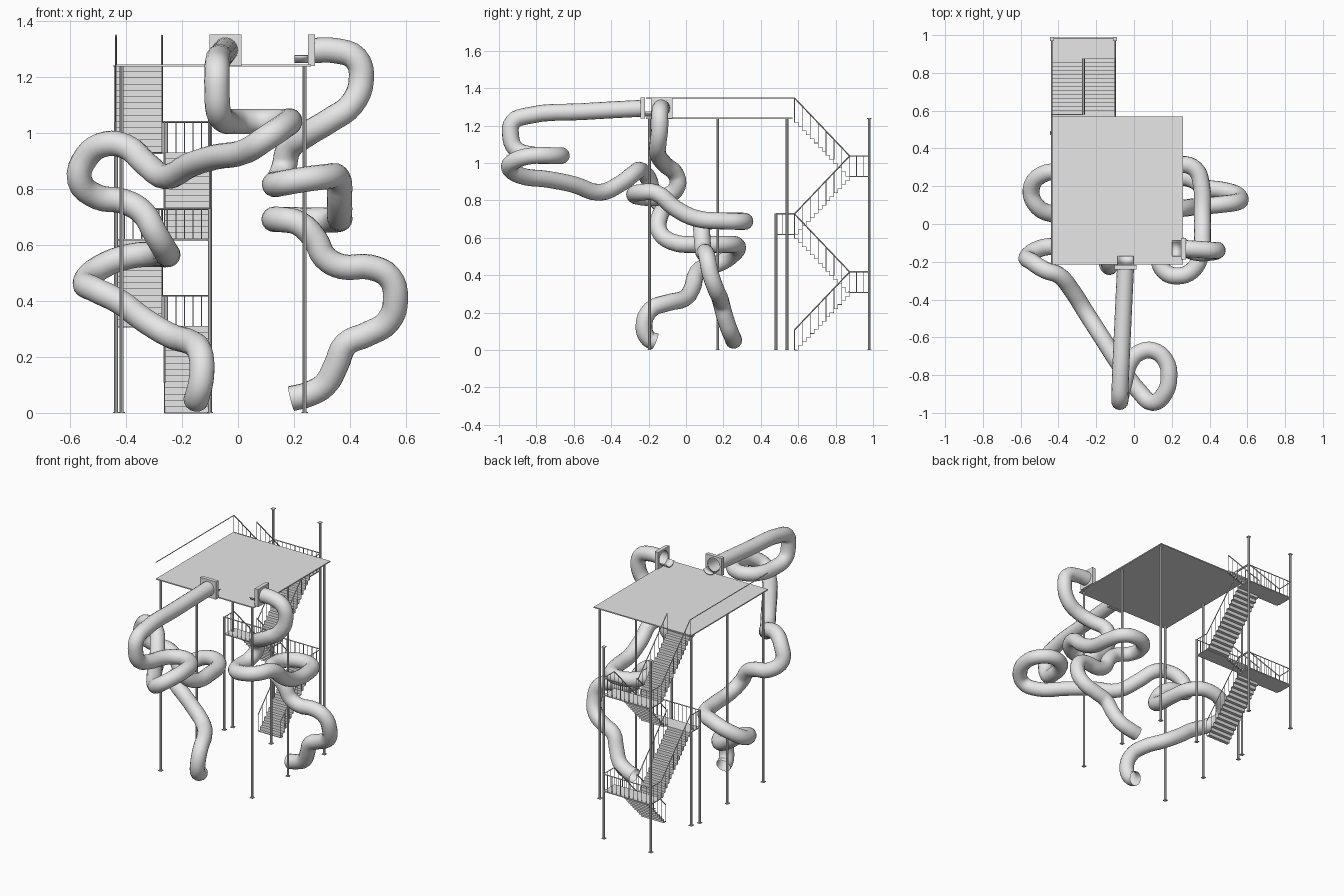
import bpy, bmesh, math
from mathutils import Vector, Matrix

if "Cube" in bpy.data.objects:
    bpy.data.objects.remove(bpy.data.objects["Cube"])

grey = bpy.data.materials.new("plain grey")
grey.diffuse_color = (0.8, 0.8, 0.8, 1)
grey.use_nodes = True
grey.node_tree.nodes["Principled BSDF"].inputs["Base Color"].default_value = grey.diffuse_color


def finish(name, bm, smooth=False, thick=0):
    me = bpy.data.meshes.new(name)
    bmesh.ops.recalc_face_normals(bm, faces=bm.faces)
    bm.to_mesh(me)
    bm.free()
    return add(name, me, smooth, thick)


def add(name, me, smooth=False, thick=0):
    ob = bpy.data.objects.new(name, me)
    bpy.context.collection.objects.link(ob)
    me.materials.clear()
    me.materials.append(grey)
    if thick:
        m = ob.modifiers.new("thickness", 'SOLIDIFY')
        m.thickness, m.offset = thick, 0
    if smooth:
        bpy.ops.object.select_all(action='DESELECT')
        ob.select_set(True)
        bpy.context.view_layer.objects.active = ob
        bpy.ops.object.shade_smooth_by_angle(angle=math.radians(30))
    return ob


def box(bm, a, b):
    a, b = Vector(a), Vector(b)
    bmesh.ops.create_cube(bm, size=1, matrix=Matrix.Translation((a + b) / 2)
                          @ Matrix.Diagonal((*(b - a), 1)))


def bar(bm, p, q, w=0.006, sides=4):
    p, q = Vector(p), Vector(q)
    d = q - p
    rot = d.to_track_quat('Z', 'Y').to_matrix().to_4x4()
    bmesh.ops.create_cone(bm, cap_ends=True, segments=sides, radius1=w / 2, radius2=w / 2,
                          depth=d.length, matrix=Matrix.Translation((p + q) / 2) @ rot)


def tube(name, pts, r=0.045):
    cu = bpy.data.curves.new(name, 'CURVE')
    cu.dimensions = '3D'
    cu.bevel_depth, cu.bevel_resolution, cu.resolution_u = r, 6, 4
    s = cu.splines.new('BEZIER')
    s.bezier_points.add(len(pts) - 1)
    for bp, p in zip(s.bezier_points, pts):
        bp.co = p
        bp.handle_left_type = bp.handle_right_type = 'AUTO'
    tmp = bpy.data.objects.new(name + "_path", cu)
    bpy.context.collection.objects.link(tmp)
    bpy.context.view_layer.update()
    dg = bpy.context.evaluated_depsgraph_get()
    me = bpy.data.meshes.new_from_object(tmp.evaluated_get(dg))
    bpy.data.objects.remove(tmp)
    add(name, me, True)


# Deck
X0, X1, Y0, Y1, ZD = -0.435, 0.26, -0.215, 0.57, 1.24
bm = bmesh.new()
box(bm, (X0, Y0, ZD - 0.004), (X1, Y1, ZD + 0.003))
finish("deck", bm)

# Support poles with small feet
XS0, XS1 = X0, -0.10
poles = [(x, y, ZD) for x in (-0.415, 0.238) for y in (-0.195, 0.17, 0.54)]
poles += [(x, 0.98, ZD) for x in (XS0, XS1)] + [(x, 0.482, 0.73) for x in (XS0, XS1)]
bm = bmesh.new()
for x, y, h in poles:
    bar(bm, (x, y, 0), (x, y, h), 0.015, 10)
    box(bm, (x - 0.011, y - 0.011, 0), (x + 0.011, y + 0.011, 0.004))
    if y > 0.9:
        box(bm, (x - 0.011, y - 0.011, h - 0.004), (x + 0.011, y + 0.011, h))
finish("support_poles", bm)

# Stair flights: thin zigzag of treads and risers, with railings on both sides
N, RH = 14, 0.108
YF, YB = 0.58, 0.875
rails = bmesh.new()


def railing(p, q, bars):
    p, q = Vector(p), Vector(q)
    up = Vector((0, 0, RH))
    bar(rails, p + up, q + up, 0.007)
    for i in range(bars + 1):
        c = p.lerp(q, i / bars)
        bar(rails, c, c + up, 0.004)


def flight(name, x0, x1, yt, zt, yb, zb):
    bm = bmesh.new()
    prof = [(yt, zt)]
    for i in range(N):
        z = zt + (zb - zt) * (i + 1) / N
        prof.append((yt + (yb - yt) * i / N, z))
        prof.append((yt + (yb - yt) * (i + 1) / N, z))
    rows = [[bm.verts.new((x, y, z)) for x in (x0, x1)] for y, z in prof]
    for a, b in zip(rows, rows[1:]):
        bm.faces.new((a[0], a[1], b[1], b[0]))
    finish(name, bm, thick=0.004)
    for x in (x0, x1):
        railing((x, yt, zt), (x, yb, zb), 7)


left, right = (XS0, -0.272), (-0.262, XS1)
flight("stair_flight_1", *left, YF, 1.24, YB, 0.93)
flight("stair_flight_2", *right, YB, 0.93, YF, 0.62)
flight("stair_flight_3", *left, YF, 0.62, YB, 0.31)
flight("stair_flight_4", *right, YB, 0.31, YF, 0.0)

# Landings with railing on three sides
for i, (z, ya, yo) in enumerate([(0.93, YB, 0.985), (0.62, YF, 0.482), (0.31, YB, 0.985)]):
    bm = bmesh.new()
    box(bm, (XS0, min(ya, yo), z - 0.006), (XS1, max(ya, yo), z))
    finish("landing_%d" % (i + 1), bm)
    railing((XS0, yo, z), (XS1, yo, z), 11)
    for x in (XS0, XS1):
        railing((x, ya, z), (x, yo, z), 3)

# Deck handrail along the left edge
bar(rails, (X0, Y0, ZD + RH), (X0, YF, ZD + RH), 0.007)
finish("railings", rails)


# Slide entries: square plate with round hole, plus curved lip on the deck
def entry(name, pos, turn):
    M = Matrix.Translation(pos) @ Matrix.Rotation(turn, 4, 'Z')
    bm = bmesh.new()
    n, h, r, t = 32, 0.057, 0.044, 0.024
    rings = []
    for i in range(n):
        a = 2 * math.pi * i / n
        c, s = math.cos(a), math.sin(a)
        k = h / max(abs(c), abs(s))
        rings.append([bm.verts.new(M @ Vector((c * q, y, s * q)))
                      for q, y in ((r, 0), (k, 0), (k, -t), (r, -t))])
    for i in range(n):
        a, b = rings[i], rings[(i + 1) % n]
        for j in range(4):
            k = (j + 1) % 4
            bm.faces.new((a[j], a[k], b[k], b[j]))
    finish(name + "_plate", bm)
    bm = bmesh.new()
    rows = []
    for i in range(11):
        a = math.radians(205 + 13 * i)
        rows.append([bm.verts.new(M @ Vector((math.cos(a) * r, y, math.sin(a) * r)))
                     for y in (0, 0.048)])
    for a, b in zip(rows, rows[1:]):
        bm.faces.new((a[0], a[1], b[1], b[0]))
    finish(name + "_lip", bm, True, 0.004)


entry("front_entry", (-0.045, -0.218, 1.294), 0)
entry("side_entry", (0.25, -0.13, 1.294), math.pi / 2)

# Winding tube slides
tube("front_slide", [
    (-0.045, -0.23, 1.293), (-0.06, -0.55, 1.275), (-0.073, -0.85, 1.252), (-0.075, -0.925, 1.22),
    (-0.075, -0.938, 1.15), (-0.07, -0.91, 1.075), (-0.05, -0.83, 1.045), (-0.02, -0.73, 1.04),
    (0.03, -0.68, 1.04), (0.1, -0.67, 1.04), (0.165, -0.72, 1.04), (0.185, -0.81, 1.04),
    (0.16, -0.9, 1.02), (0.1, -0.945, 0.98), (0.03, -0.89, 0.935), (-0.08, -0.74, 0.913),
    (-0.17, -0.6, 0.885), (-0.26, -0.46, 0.843), (-0.33, -0.35, 0.89), (-0.4, -0.27, 0.95),
    (-0.47, -0.245, 0.96), (-0.54, -0.2, 0.915), (-0.565, -0.175, 0.83), (-0.5, -0.13, 0.77),
    (-0.41, -0.12, 0.755), (-0.34, -0.14, 0.715), (-0.295, -0.145, 0.64), (-0.26, -0.08, 0.58),
    (-0.255, 0.08, 0.565), (-0.29, 0.22, 0.565), (-0.38, 0.27, 0.56), (-0.49, 0.26, 0.52),
    (-0.545, 0.18, 0.465), (-0.51, 0.09, 0.44), (-0.42, 0.05, 0.395), (-0.34, 0.035, 0.335),
    (-0.24, -0.01, 0.275), (-0.17, -0.1, 0.252), (-0.135, -0.19, 0.215), (-0.13, -0.225, 0.13),
    (-0.145, -0.2, 0.06), (-0.15, -0.165, 0.046)])
tube("side_slide", [
    (0.26, -0.13, 1.293), (0.35, -0.135, 1.292), (0.42, -0.14, 1.265), (0.44, -0.14, 1.19),
    (0.405, -0.15, 1.1), (0.33, -0.15, 1.045), (0.24, -0.11, 0.99), (0.18, -0.055, 0.94),
    (0.165, -0.045, 0.88), (0.145, -0.09, 0.83), (0.13, -0.17, 0.815), (0.16, -0.25, 0.82),
    (0.23, -0.275, 0.832), (0.31, -0.245, 0.842), (0.355, -0.16, 0.84), (0.362, -0.06, 0.76),
    (0.362, 0.05, 0.705), (0.358, 0.2, 0.69), (0.325, 0.29, 0.688), (0.25, 0.315, 0.688),
    (0.17, 0.285, 0.69), (0.13, 0.21, 0.69), (0.15, 0.125, 0.69), (0.22, 0.085, 0.675),
    (0.275, 0.085, 0.62), (0.31, 0.09, 0.555), (0.37, 0.095, 0.522), (0.47, 0.105, 0.52),
    (0.54, 0.115, 0.485), (0.562, 0.13, 0.41), (0.535, 0.16, 0.325), (0.46, 0.18, 0.28),
    (0.385, 0.19, 0.245), (0.35, 0.21, 0.17), (0.31, 0.235, 0.1), (0.25, 0.25, 0.066),
    (0.19, 0.255, 0.051)])
